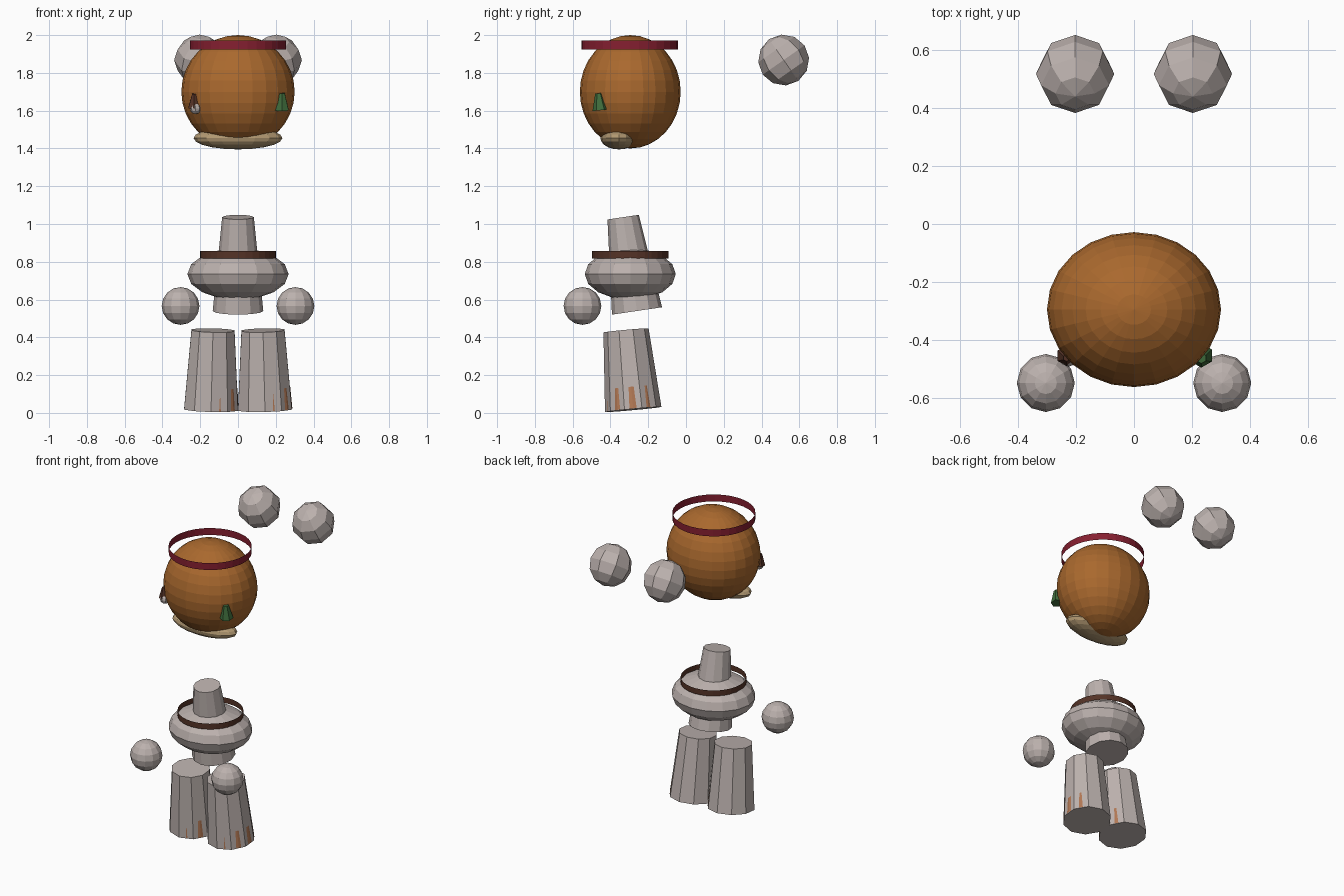
import bpy, math
from math import radians

if "Cube" in bpy.data.objects:
    bpy.data.objects.remove(bpy.data.objects["Cube"])


def material(name, rgb):
    m = bpy.data.materials.new(name)
    m.diffuse_color = (*rgb, 1)
    m.use_nodes = True
    m.node_tree.nodes["Principled BSDF"].inputs["Base Color"].default_value = m.diffuse_color
    return m


GREY = material("warm_grey", (0.50, 0.44, 0.42))
RUST = material("rust_brown", (0.40, 0.14, 0.027))
RED = material("dark_red", (0.24, 0.014, 0.03))
GREEN = material("green", (0.05, 0.15, 0.045))
BEIGE = material("beige", (0.45, 0.32, 0.17))
BROWN = material("dark_brown", (0.09, 0.033, 0.02))
ORANGE = material("clay_orange", (0.45, 0.19, 0.09))


def finish(name, mat):
    o = bpy.context.object
    o.name = name
    o.data.materials.append(mat)
    return o


def ball(name, mat, loc, radii, segs, rings, rot=(0, 0, 0)):
    bpy.ops.mesh.primitive_uv_sphere_add(segments=segs, ring_count=rings, radius=1,
                                         location=loc, rotation=rot)
    bpy.context.object.scale = radii
    return finish(name, mat)


def cone(name, mat, loc, r1, r2, h, segs, rot=(0, 0, 0), fill='NGON'):
    bpy.ops.mesh.primitive_cone_add(vertices=segs, radius1=r1, radius2=r2, depth=h,
                                    location=loc, rotation=rot, end_fill_type=fill)
    return finish(name, mat)


# Head, chin and headband
ball("head", RUST, (0, -0.295, 1.70), (0.30, 0.267, 0.30), 24, 16)
ball("chin", BEIGE, (0, -0.355, 1.455), (0.235, 0.098, 0.06), 16, 10)
cone("headband", RED, (0, -0.298, 1.947), 0.255, 0.255, 0.047, 32, fill='NOTHING')

# Eyes
cone("right_eye", GREEN, (0.232, -0.458, 1.647), 0.042, 0.018, 0.09, 6,
     (radians(6), 0, 0))
cone("left_eye", BROWN, (-0.232, -0.458, 1.652), 0.036, 0.012, 0.075, 6,
     (radians(6), 0, 0))
ball("left_eye_white", GREY, (-0.225, -0.462, 1.612), (0.03, 0.03, 0.03), 8, 6)

# Torso: tapered core through a flattened belly, with an open collar
cone("torso_core", GREY, (0, -0.296, 0.788), 0.134, 0.084, 0.502, 12,
     (radians(8.4), 0, 0))
ball("belly", GREY, (0, -0.295, 0.735), (0.268, 0.241, 0.136), 16, 8)
cone("collar", BROWN, (0, -0.295, 0.837), 0.202, 0.202, 0.038, 32, fill='NOTHING')

for side, s in (("left", -1), ("right", 1)):
    # Floating ear balls and hands
    ball(side + "_ear", GREY, (s * 0.203, 0.517, 1.868), (0.135, 0.135, 0.135), 8, 6,
         (radians(35), 0, 0))
    ball(side + "_hand", GREY, (s * 0.304, -0.548, 0.566), (0.1, 0.1, 0.1), 12, 8)

    # Tapered leg, with a cuff showing through as thin streaks
    tilt = (radians(5.2), radians(-1.4 * s), 0)
    leg = cone(side + "_leg", GREY, (s * 0.1375, -0.2985, 0.2275), 0.15, 0.12, 0.421, 10,
               tilt)
    cuff = cone(side + "_cuff", ORANGE, (0.004, -0.0005, -0.15), 0.1415, 0.1328, 0.115, 20,
                fill='NOTHING')
    cuff.parent = leg
